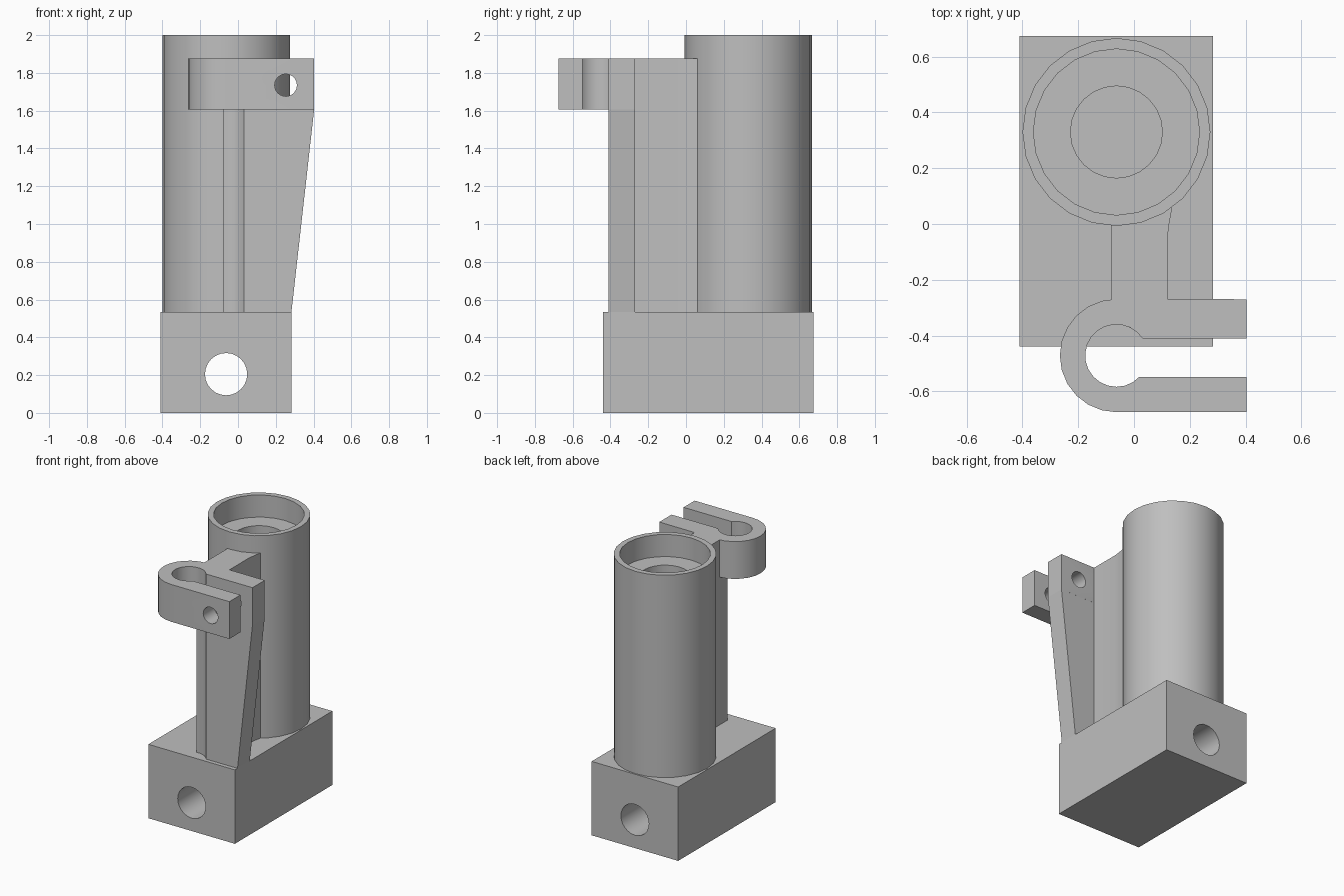
import bpy, bmesh
from math import cos, sin, pi, radians
from mathutils import Matrix

cube = bpy.data.objects.get("Cube")
if cube:
    bpy.data.objects.remove(cube, do_unlink=True)

GREY = (0.52, 0.52, 0.52, 1)
grey = bpy.data.materials.new("plain grey")
grey.use_nodes = True
grey.diffuse_color = GREY
grey.node_tree.nodes["Principled BSDF"].inputs["Base Color"].default_value = GREY

BASE_TOP = 0.535
CLAMP_Z = (1.605, 1.875)
AXIS_X = -0.063


def finish(name, bm):
    bmesh.ops.recalc_face_normals(bm, faces=bm.faces)
    mesh = bpy.data.meshes.new(name)
    bm.to_mesh(mesh)
    bm.free()
    mesh.materials.append(grey)
    obj = bpy.data.objects.new(name, mesh)
    bpy.context.collection.objects.link(obj)
    return obj


def select(obj):
    bpy.ops.object.select_all(action='DESELECT')
    obj.select_set(True)
    bpy.context.view_layer.objects.active = obj


def prism(name, bottom, z0, z1, top=None):
    """Join a plan outline at z0 to the same or a changed outline at z1."""
    bm = bmesh.new()
    low = [bm.verts.new((x, y, z0)) for x, y in bottom]
    high = [bm.verts.new((x, y, z1)) for x, y in (top or bottom)]
    bm.faces.new(low)
    bm.faces.new(high)
    n = len(low)
    for i in range(n):
        j = (i + 1) % n
        bm.faces.new((low[i], low[j], high[j], high[i]))
    return finish(name, bm)


def arc(cx, cy, r, start, end, steps):
    angles = [radians(start + (end - start) * i / steps) for i in range(steps + 1)]
    return [(cx + r * cos(a), cy + r * sin(a)) for a in angles]


def bore(obj, x, z, r):
    """Cut a round hole through the part from front to back."""
    bm = bmesh.new()
    turn = Matrix.Translation((x, 0, z)) @ Matrix.Rotation(pi / 2, 4, 'X')
    bmesh.ops.create_cone(bm, cap_ends=True, segments=24, radius1=r,
                          radius2=r, depth=3, matrix=turn)
    cutter = finish("hole_cutter", bm)
    cutter.hide_render = True
    mod = obj.modifiers.new("hole", 'BOOLEAN')
    mod.operation = 'DIFFERENCE'
    mod.solver = 'EXACT'
    mod.object = cutter
    select(obj)
    bpy.ops.object.modifier_apply(modifier=mod.name)
    bpy.data.objects.remove(cutter, do_unlink=True)


def revolve(name, profile, cx, cy, sides):
    bm = bmesh.new()
    rings = [[bm.verts.new((x, y, z)) for x, y in arc(cx, cy, r, 0, 360, sides)[:-1]]
             for r, z in profile]
    for a, b in zip(rings, rings[1:]):
        for i in range(sides):
            j = (i + 1) % sides
            bm.faces.new((a[i], a[j], b[j], b[i]))
    bm.faces.new(rings[0])
    bm.faces.new(rings[-1])
    return finish(name, bm)


# Base block with its cross hole
base = prism("base_block", [(-0.41, -0.44), (0.283, -0.44), (0.283, 0.675), (-0.41, 0.675)],
             0, BASE_TOP)
bore(base, AXIS_X, 0.205, 0.112)

# Stepped tube: outer wall, rim, counterbore, ledge and inner bore
tube = revolve("tube", [(0.337, BASE_TOP), (0.337, 2.0), (0.298, 2.0), (0.298, 1.84),
                        (0.165, 1.84), (0.165, BASE_TOP + 0.002)], AXIS_X, 0.33, 24)

# Split clamp with a round seat and two arms
seat_y = -0.472
outline = arc(AXIS_X, seat_y, 0.203, 90, 270, 12)
outline += [(0.403, -0.675), (0.403, -0.548)]
outline += arc(AXIS_X, seat_y, 0.112, -43, -327, 18)
outline += [(0.403, -0.41), (0.403, -0.27)]
clamp = prism("split_clamp", outline, *CLAMP_Z)
bore(clamp, 0.253, 1.735, 0.059)

# Tapered plate under the clamp, hollowed to follow the round seat
inner = arc(AXIS_X, seat_y, 0.112, 98.7, 33, 5)


def plate_outline(right):
    return [(-0.08, -0.27)] + inner + [(right, -0.41), (right, -0.27)]


plate = prism("tapered_plate", plate_outline(0.283), BASE_TOP, CLAMP_Z[0],
              plate_outline(0.403))

# Web between plate and tube
web = prism("web", [(-0.08, -0.27), (0.12, -0.27), (0.12, -0.05), (0.126, 0.0),
                    (0.137, 0.06), (-0.08, 0.01)], BASE_TOP, CLAMP_Z[1])

for part in (base, tube, clamp, plate, web):
    select(part)
    bpy.ops.object.shade_smooth_by_angle(angle=radians(30))
